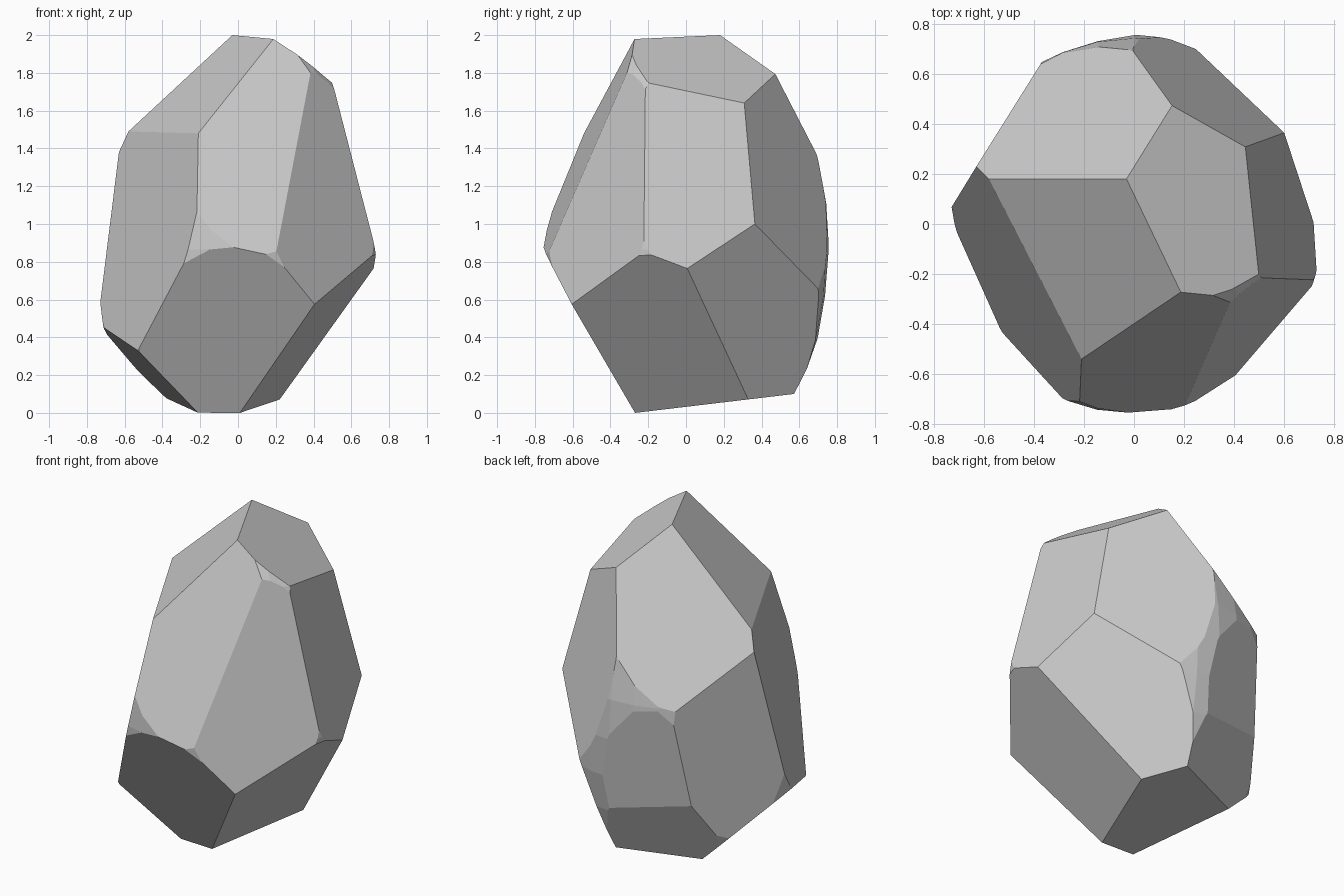
import bpy, bmesh
from mathutils import Vector, Matrix

if "Cube" in bpy.data.objects:
    bpy.data.objects.remove(bpy.data.objects["Cube"])

CENTRE = Vector((0, 0, 0.865))

# corner points shared by the chipped faces
P = {
    # crown
    'a': (-.03, .18, 2.0), 'b': (.20, -.27, 1.98), 'c': (.14, .48, 1.80),
    'd': (-.58, .18, 1.49), 'e': (-.21, -.54, 1.48), 'g': (.50, -.215, 1.75),
    'h': (.45, .31, 1.62),
    # waist
    'i': (.60, .365, 1.0), 'l': (-.37, .645, 1.09), 'm': (-.63, .23, 1.38),
    't': (.21, -.71, .89), 'w': (.72, 0, .76), 'u': (.405, -.605, .575),
    'x': (-.53, -.43, .33), 'n': (-.53, .385, .22), 'k': (-.426, .554, .487),
    'r': (-.364, .653, 1.04), 's': (.05, .705, .43),
    # foot
    'o': (.01, -.27, 0), 'q': (-.21, -.27, 0), 'p': (.22, .33, .07),
    'y': (-.38, .38, .078), 'z': (.08, .57, .10),
}
# each cut is a plane through three corners
CUTS = ['acg', 'ade', 'adl', 'chi', 'bet', 'gut', 'ghw', 'dex',
        'oux', 'opu', 'wip', 'xqy', 'mln', 'yzk', 'krs', 'qoz']


def chip(bm, corners):
    a, b, c = (Vector(P[k]) for k in corners)
    no = (b - a).cross(c - a).normalized()
    if no.dot(a - CENTRE) < 0:
        no.negate()
    res = bmesh.ops.bisect_plane(
        bm, geom=bm.verts[:] + bm.edges[:] + bm.faces[:], dist=1e-5,
        plane_co=a, plane_no=no, clear_outer=True)
    edges = [e for e in res['geom_cut']
             if isinstance(e, bmesh.types.BMEdge) and e.is_boundary]
    if edges:
        bmesh.ops.holes_fill(bm, edges=edges, sides=0)


# stone: stretched ball chipped flat by the planes
bm = bmesh.new()
bmesh.ops.create_uvsphere(
    bm, u_segments=32, v_segments=16, radius=1,
    matrix=Matrix.Translation(CENTRE) @ Matrix.Diagonal((.757, .757, 1.25, 1)))
for cut in CUTS:
    chip(bm, cut)
bmesh.ops.recalc_face_normals(bm, faces=bm.faces[:])
mesh = bpy.data.meshes.new('stone')
bm.to_mesh(mesh)
bm.free()
bpy.context.collection.objects.link(bpy.data.objects.new('stone', mesh))
